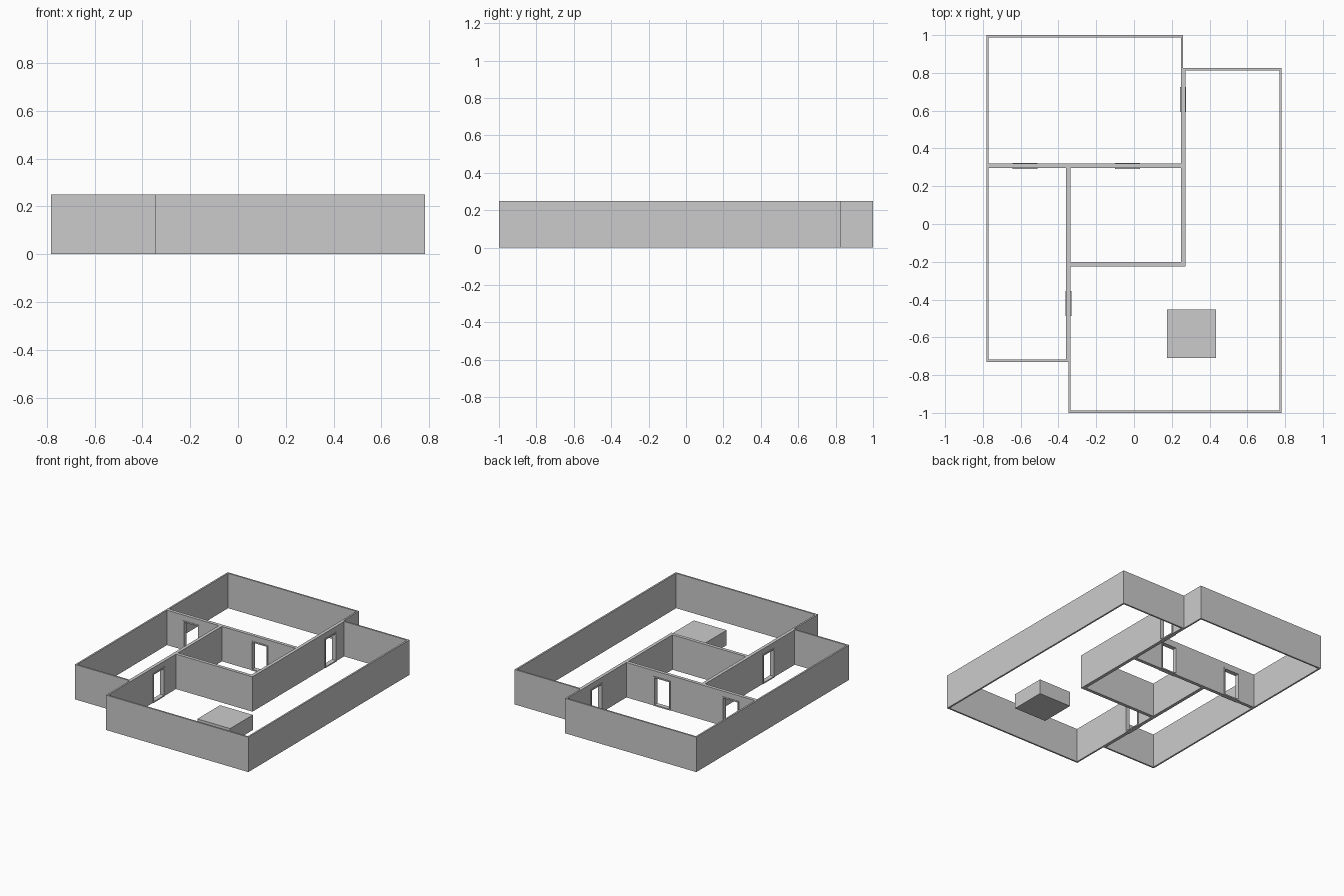
import bpy, bmesh
from mathutils import Matrix, Vector

if "Cube" in bpy.data.objects:
    bpy.data.objects.remove(bpy.data.objects["Cube"])

H, T = 0.25, 0.012          # wall height and thickness
XL, XM, XR, XE = -0.782, -0.347, 0.26, 0.782
YM = 0.308


def link(name, bm):
    bmesh.ops.recalc_face_normals(bm, faces=bm.faces)
    me = bpy.data.meshes.new(name)
    bm.to_mesh(me)
    bm.free()
    ob = bpy.data.objects.new(name, me)
    bpy.context.collection.objects.link(ob)
    return ob


def box(bm, lo, hi):
    lo, hi = Vector(lo), Vector(hi)
    size = hi - lo
    m = Matrix.Translation((lo + hi) / 2) @ Matrix.Diagonal((*size, 1))
    bmesh.ops.create_cube(bm, size=1, matrix=m)


def walls(name, outline):
    # counter-clockwise outline, walls thickened inward
    me = bpy.data.meshes.new(name)
    n = len(outline)
    verts = [(x, y, z) for z in (0, H) for x, y in outline]
    faces = [(i, (i + 1) % n, n + (i + 1) % n, n + i) for i in range(n)]
    me.from_pydata(verts, [], faces)
    ob = bpy.data.objects.new(name, me)
    bpy.context.collection.objects.link(ob)
    s = ob.modifiers.new("thickness", 'SOLIDIFY')
    s.thickness, s.offset, s.use_even_offset = T, -1, True
    return ob


def rect(x0, y0, x1, y1):
    return [(x0, y0), (x1, y0), (x1, y1), (x0, y1)]


# four room shells standing side by side
rooms = [
    walls("back_room_walls", rect(XL, YM, XR, 1.0)),
    walls("left_room_walls", rect(XL, -0.73, XM, YM)),
    walls("middle_room_walls", rect(XM, -0.212, XR, YM)),
    walls("right_room_walls", [(XM, -1), (XE, -1), (XE, 0.825), (XR, 0.825),
                               (XR, -0.212), (XM, -0.212)]),
]

# doors: centre x, centre y, runs along x?, rooms it joins
doors = [
    (-0.577, YM, True, (0, 1)),
    (-0.035, YM, True, (0, 2)),
    (XR, 0.659, False, (0, 3)),
    (XM, -0.42, False, (1, 3)),
]
W, DH, F, D = 0.066, 0.21, 0.009, 0.016   # half width, height, frame, half depth

for k, (cx, cy, along_x, joined) in enumerate(doors):
    rot = Matrix.Identity(4) if along_x else Matrix.Rotation(1.5707963, 4, 'Z')
    place = Matrix.Translation((cx, cy, 0)) @ rot

    # frame: a closed ring of jambs, lintel and threshold
    bm = bmesh.new()
    a = [(-W, 0), (W, 0), (W, DH), (-W, DH)]
    b = [(-W + F, F), (W - F, F), (W - F, DH - F), (-W + F, DH - F)]
    rings = [[bm.verts.new((x, y, z)) for x, z in p]
             for p, y in ((a, -D), (a, D), (b, D), (b, -D))]
    for r, s in zip(rings, rings[1:] + rings[:1]):
        for i in range(4):
            j = (i + 1) % 4
            bm.faces.new((r[i], r[j], s[j], s[i]))
    frame = link(f"door_frame_{k + 1}", bm)
    frame.matrix_world = place

    # cutter for the doorway through both shells
    bm = bmesh.new()
    box(bm, (-W + 0.004, -0.04, -0.05), (W - 0.004, 0.04, DH - 0.004))
    cut = link(f"door_cutter_{k + 1}", bm)
    cut.matrix_world = place
    cut.hide_render = True
    cut.display_type = 'WIRE'
    for r in joined:
        m = rooms[r].modifiers.new("doorway", 'BOOLEAN')
        m.operation, m.object, m.solver = 'DIFFERENCE', cut, 'EXACT'

# low block in the right room
bm = bmesh.new()
box(bm, (0.175, -0.71, 0), (0.435, -0.453, 0.108))
link("low_block", bm)
